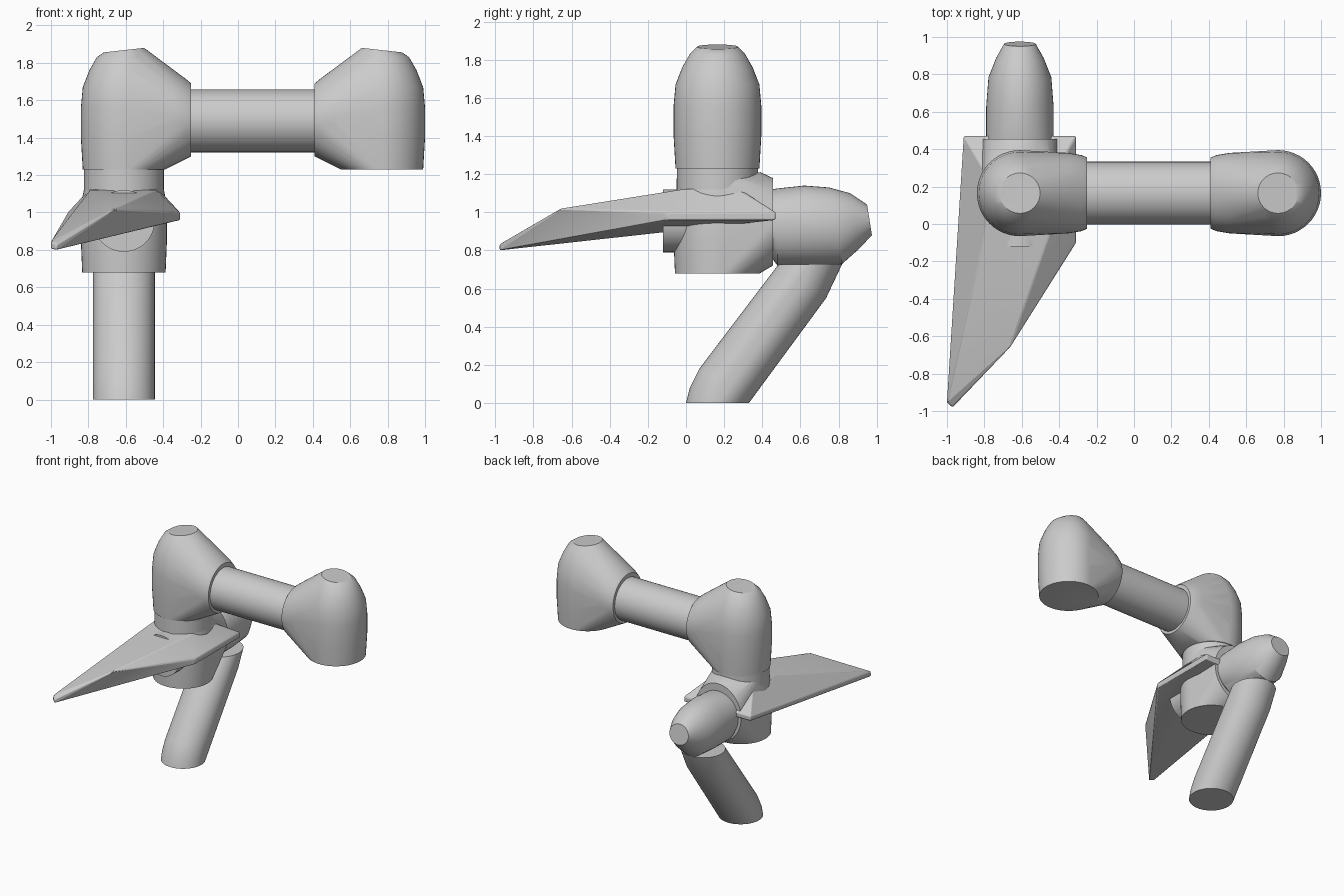
import bpy
import bmesh
import math
from mathutils import Vector

cube = bpy.data.objects.get("Cube")
if cube:
    bpy.data.objects.remove(cube, do_unlink=True)

grey = bpy.data.materials.new("plain grey")
grey.use_nodes = True
COLOUR = (0.6, 0.6, 0.6, 1)
grey.diffuse_color = COLOUR
grey.node_tree.nodes["Principled BSDF"].inputs["Base Color"].default_value = COLOUR

SIDES = 48
RX, CY, AXIS_Z = -0.61, 0.165, 1.49   # shared centres of the joints
MIRROR_X = 0.08                       # plane between the two upper elbows


def ring(centre, u, v):
    """Ellipse of points spanned by the half axes u and v."""
    c, u, v = Vector(centre), Vector(u), Vector(v)
    steps = [2 * math.pi * i / SIDES for i in range(SIDES)]
    return [c + u * math.cos(a) + v * math.sin(a) for a in steps]


def flat_ring(z, r, x=RX, tilt=0):
    return ring((x, CY, z), (r, 0, tilt), (0, r, 0))


def lean_ring(a, b, rx):
    """Ring whose side-on diameter runs between the (y, z) points a and b."""
    a, b = Vector((RX, *a)), Vector((RX, *b))
    return ring((a + b) / 2, (rx, 0, 0), (b - a) / 2)


def hull(name, points, bevel=0, angle=30):
    """Solid skin wrapped round a set of rings or corner points."""
    bm = bmesh.new()
    for p in points:
        bm.verts.new(p)
    res = bmesh.ops.convex_hull(bm, input=bm.verts)
    spare = {g for g in res["geom_interior"] + res["geom_unused"]
             if isinstance(g, bmesh.types.BMVert)}
    bmesh.ops.delete(bm, geom=list(spare), context="VERTS")
    bmesh.ops.dissolve_limit(bm, angle_limit=math.radians(0.5),
                             verts=bm.verts, edges=bm.edges)
    bmesh.ops.recalc_face_normals(bm, faces=bm.faces)
    mesh = bpy.data.meshes.new(name)
    bm.to_mesh(mesh)
    bm.free()
    mesh.materials.append(grey)
    obj = bpy.data.objects.new(name, mesh)
    bpy.context.collection.objects.link(obj)
    if bevel:
        mod = obj.modifiers.new("soft edges", "BEVEL")
        mod.width, mod.segments = bevel, 2
    bpy.ops.object.select_all(action="DESELECT")
    obj.select_set(True)
    bpy.context.view_layer.objects.active = obj
    bpy.ops.object.shade_smooth_by_angle(angle=math.radians(angle))
    return obj


# Upper elbows: domed upright body with a round socket facing inward
elbow = []
for z, r in [(1.23, .22), (1.4, .23), (1.56, .23), (1.67, .22), (1.76, .185), (1.83, .145)]:
    elbow += flat_ring(z, r)
elbow += flat_ring(1.868, .108, tilt=.012)
for x, z, ry, rz in [(-.25, 1.495, .19, .195), (-.28, 1.5, .203, .215), (-.35, 1.51, .215, .255)]:
    elbow += ring((x, CY, z), (0, ry, 0), (0, 0, rz))
hull("right_upper_elbow", elbow)
hull("left_upper_elbow", [Vector((2 * MIRROR_X - p.x, p.y, p.z)) for p in elbow])

# Cross tube between the elbows
tube = []
for x in (-.3, .46):
    tube += ring((x, CY, AXIS_Z), (0, .168, 0), (0, 0, .168))
hull("cross_tube", tube)

# Neck and lower hub with a rear socket and a front boss
hull("neck", flat_ring(1.0, .215) + flat_ring(1.24, .213))
hub = []
for z, r in [(.68, .223), (.85, .23), (1.05, .228), (1.12, .213), (1.19, .2)]:
    hub += flat_ring(z, r)
for y, rx, rz in [(.455, .205, .23), (.39, .21, .26)]:
    hub += ring((RX, y, .95), (rx, 0, 0), (0, 0, rz))
hull("lower_hub", hub)
boss = []
for y in (-.12, .1):
    boss += ring((RX, y, .955), (.165, 0, 0), (0, 0, .165))
hull("front_boss", boss)

# Swept fin: flat base, raised middle, ridge corner and a thin tip
fin = []
for x, y, low, high in [(-.91, .47, .96, 1), (-.31, .47, .96, 1), (-.31, -.1, .96, 1),
                        (-.97, -.98, .8, .83), (-1, -.955, .805, .845)]:
    fin += [Vector((x, y, low)), Vector((x, y, high))]
fin += [Vector(p) for p in [(-.66, -.66, 1.02), (-.79, -.02, 1.12), (-.44, -.02, 1.12),
                            (-.78, .25, 1.14), (-.44, .25, 1.14)]]
hull("swept_fin", fin, bevel=.008, angle=20)

# Rear elbow: rounded body pointing backwards with a small end cap
rear = ring((RX, .45, .94), (.18, 0, 0), (0, 0, .18))
for a, b, rx in [((.48, 1.125), (.48, .72), .18), ((.62, 1.14), (.64, .72), .18),
                 ((.75, 1.13), (.82, .73), .168), ((.86, 1.1), (.91, .81), .128),
                 ((.95, 1.04), (.975, .88), .085)]:
    rear += lean_ring(a, b, rx)
hull("rear_elbow", rear)

# Slanted leg with a flat foot
leg = []
for a, b in [((0, 0), (.33, 0)), ((.02, .08), (.33, 0)), ((.07, .18), (.345, .02)),
             ((.48, .72), (.735, .55)), ((.485, .725), (.82, .73))]:
    leg += lean_ring(a, b, .165)
hull("slanted_leg", leg)
